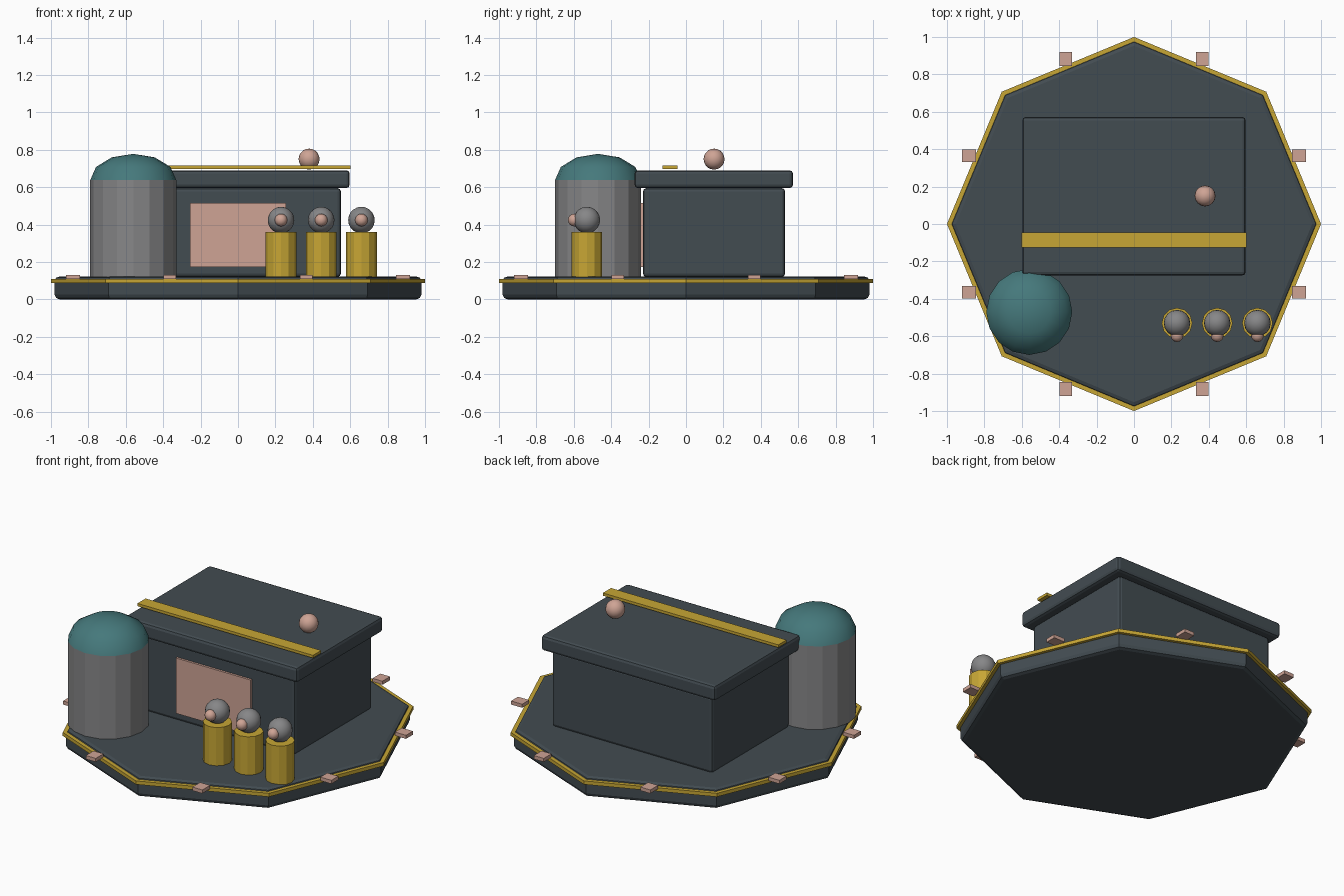
import bpy, bmesh, math
from mathutils import Matrix

if "Cube" in bpy.data.objects:
    bpy.data.objects.remove(bpy.data.objects["Cube"])


def material(name, rgb):
    m = bpy.data.materials.new(name)
    m.diffuse_color = (*rgb, 1)
    m.use_nodes = True
    m.node_tree.nodes["Principled BSDF"].inputs["Base Color"].default_value = m.diffuse_color
    return m


SLATE = material("dark slate", (0.055, 0.072, 0.083))
GOLD = material("gold", (0.57, 0.38, 0.035))
PINK = material("dusty pink", (0.62, 0.37, 0.30))
TEAL = material("teal", (0.06, 0.19, 0.20))
GREY = material("grey", (0.24, 0.24, 0.245))


def finish(name, bm, mat, bevel=0, smooth=None):
    bmesh.ops.recalc_face_normals(bm, faces=bm.faces[:])
    me = bpy.data.meshes.new(name)
    bm.to_mesh(me)
    bm.free()
    me.materials.append(mat)
    ob = bpy.data.objects.new(name, me)
    bpy.context.collection.objects.link(ob)
    if bevel:
        mod = ob.modifiers.new("bevel", 'BEVEL')
        mod.width, mod.segments = bevel, 2
        mod.limit_method, mod.angle_limit = 'ANGLE', math.radians(60)
    if smooth:
        bpy.ops.object.select_all(action='DESELECT')
        ob.select_set(True)
        bpy.context.view_layer.objects.active = ob
        bpy.ops.object.shade_smooth_by_angle(angle=math.radians(smooth))
    return ob


def box(name, lo, hi, mat, bevel=0):
    bm = bmesh.new()
    mid = [(a + b) / 2 for a, b in zip(lo, hi)]
    size = [b - a for a, b in zip(lo, hi)]
    bmesh.ops.create_cube(bm, size=1, matrix=Matrix.Translation(mid) @ Matrix.Diagonal((*size, 1)))
    return finish(name, bm, mat, bevel)


def lathe(name, x, y, profile, sides, mat, bevel=0, smooth=None, closed=False):
    """Revolve (radius, z) points around a vertical axis."""
    bm = bmesh.new()
    rows = []
    for r, z in profile:
        if r == 0:
            rows.append([bm.verts.new((x, y, z))] * sides)
        else:
            rows.append([bm.verts.new((x + r * math.cos(2 * math.pi * i / sides),
                                       y + r * math.sin(2 * math.pi * i / sides), z))
                         for i in range(sides)])
    pairs = list(zip(rows, rows[1:])) + ([(rows[-1], rows[0])] if closed else [])
    for a, b in pairs:
        for i in range(sides):
            j = (i + 1) % sides
            bm.faces.new(list(dict.fromkeys((a[i], a[j], b[j], b[i]))))
    if not closed:
        for row in (rows[0], rows[-1]):
            if row[0] is not row[1]:
                bm.faces.new(row)
    return finish(name, bm, mat, bevel, smooth)


def ball(name, loc, r, mat, seg=16, rings=10):
    bm = bmesh.new()
    bmesh.ops.create_uvsphere(bm, u_segments=seg, v_segments=rings, radius=r,
                              matrix=Matrix.Translation(loc))
    return finish(name, bm, mat, smooth=40)


# Octagonal base with gold rim
lathe("base", 0, 0, [(0.98, 0), (0.98, 0.123)], 8, SLATE, bevel=0.025)
lathe("base_rim", 0, 0, [(0.94, 0.088), (1, 0.088), (1, 0.11), (0.94, 0.11)], 8, GOLD, closed=True)

# Small tabs in the middle of each rim side
for i in range(8):
    a = math.radians(22.5 + 45 * i)
    x, y = 0.955 * math.cos(a), 0.955 * math.sin(a)
    hx, hy = (0.038, 0.034) if abs(x) > abs(y) else (0.034, 0.038)
    box(f"rim_tab_{i}", (x - hx, y - hy, 0.108), (x + hx, y + hy, 0.13), PINK)

# Building
box("building_body", (-0.55, -0.23, 0.12), (0.55, 0.53, 0.595), SLATE, 0.018)
box("building_roof", (-0.597, -0.275, 0.595), (0.597, 0.572, 0.69), SLATE, 0.018)
box("front_panel", (-0.256, -0.244, 0.172), (0.256, -0.229, 0.515), PINK)
box("roof_strip", (-0.602, -0.125, 0.698), (0.602, -0.045, 0.715), GOLD)
ball("roof_ball", (0.38, 0.15, 0.75), 0.056, PINK)

# Tank with a squashed dome
lathe("tank", -0.56, -0.47, [(0.23, 0.12), (0.23, 0.638)], 16, GREY)
dome = [(0.23 * math.cos(math.radians(t)) if t < 90 else 0,
         0.638 + 0.14 * math.sin(math.radians(t))) for t in (0, 30, 60, 90)]
lathe("tank_dome", -0.56, -0.47, dome, 16, TEAL, smooth=40)

# Three posts with round heads and noses
for i, x in enumerate((0.23, 0.445, 0.66)):
    lathe(f"post_{i}", x, -0.53, [(0.082, 0.12), (0.082, 0.36)], 12, GOLD)
    ball(f"post_head_{i}", (x, -0.53, 0.424), 0.071, GREY)
    ball(f"post_nose_{i}", (x, -0.597, 0.424), 0.034, PINK, 12, 8)
